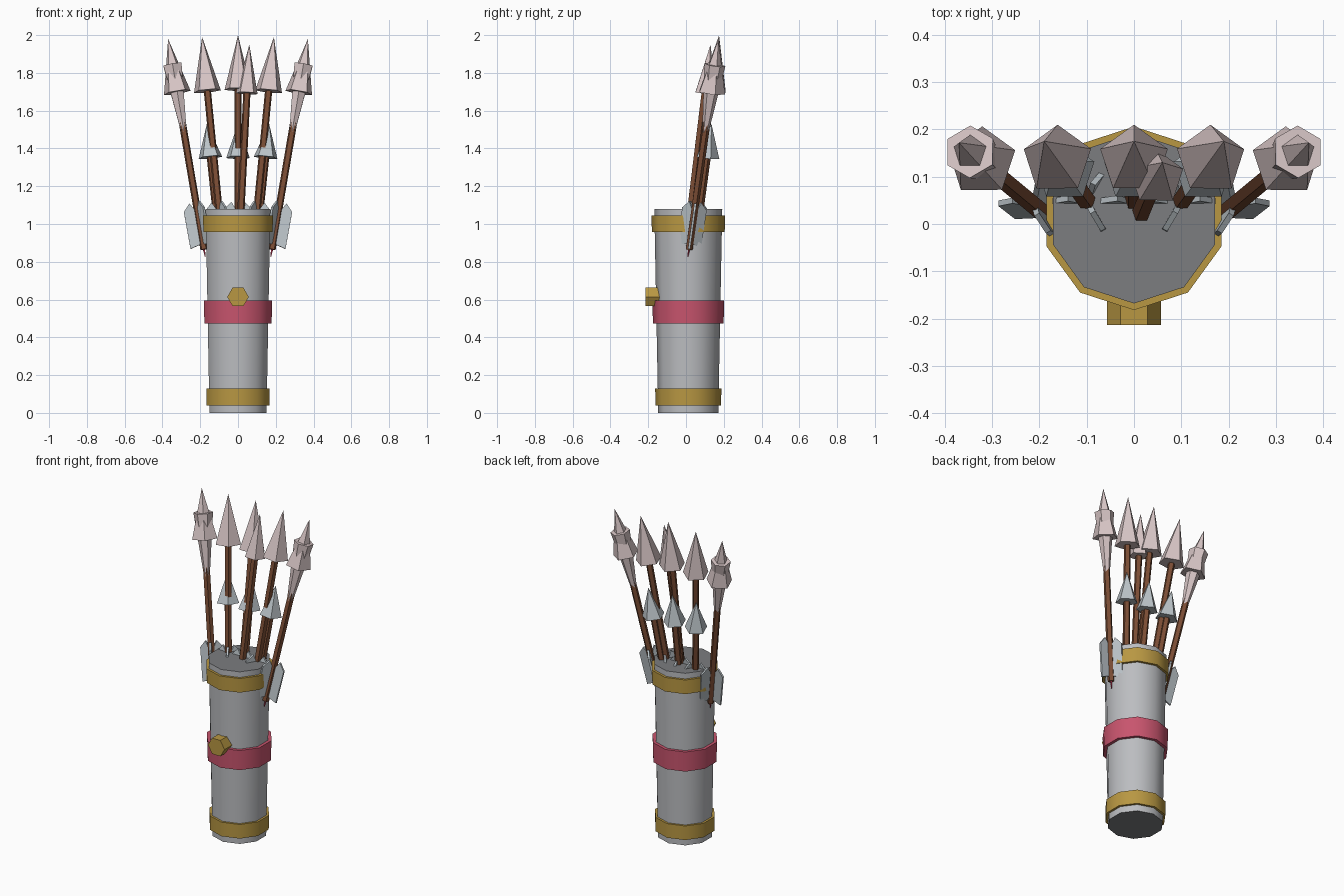
import bpy, bmesh, math
from mathutils import Vector, Matrix

if "Cube" in bpy.data.objects:
    bpy.data.objects.remove(bpy.data.objects["Cube"])


def material(name, r, g, b):
    m = bpy.data.materials.new(name)
    m.diffuse_color = (r, g, b, 1)
    m.use_nodes = True
    m.node_tree.nodes["Principled BSDF"].inputs["Base Color"].default_value = m.diffuse_color
    return m


BODY = material("light grey", 0.50, 0.51, 0.53)
DARK = material("dark grey", 0.20, 0.205, 0.215)
GOLD = material("gold", 0.48, 0.31, 0.055)
ROSE = material("rose", 0.58, 0.09, 0.155)
HEAD = material("pale pink", 0.68, 0.56, 0.56)
STEEL = material("steel", 0.50, 0.55, 0.58)
WOOD = material("brown wood", 0.20, 0.075, 0.035)
RED = material("red", 0.65, 0.05, 0.12)


def make_object(name, bm, *mats):
    bmesh.ops.recalc_face_normals(bm, faces=bm.faces)
    me = bpy.data.meshes.new(name)
    bm.to_mesh(me)
    bm.free()
    for m in mats:
        me.materials.append(m)
    ob = bpy.data.objects.new(name, me)
    bpy.context.collection.objects.link(ob)
    return ob


def frame(p0, p1):
    """Matrix taking local z onto the line p0 -> p1, and the line's length."""
    d = Vector(p1) - Vector(p0)
    rot = Vector((0, 0, 1)).rotation_difference(d).to_matrix().to_4x4()
    return Matrix.Translation(p0) @ rot, d.length


def frustum(name, p0, p1, r0, r1, n, *mats, phase=90, smooth=False):
    """n-sided tapered prism from p0 to p1; a second material colours the caps."""
    mat, length = frame(p0, p1)
    bm = bmesh.new()
    rings = []
    for r, z in ((r0, 0), (r1, length)):
        count = n if r > 0 else 1
        rings.append([bm.verts.new(mat @ Vector((
            r * math.cos(math.radians(phase + 360 * i / n)),
            r * math.sin(math.radians(phase + 360 * i / n)), z)))
            for i in range(count)])
    a, b = rings
    for i in range(n):
        j = (i + 1) % n
        quad = [a[i % len(a)], a[j % len(a)], b[j % len(b)], b[i % len(b)]]
        bm.faces.new(list(dict.fromkeys(quad)))
    for ring in rings:
        if len(ring) > 2:
            bm.faces.new(ring).material_index = len(mats) - 1
    ob = make_object(name, bm, *mats)
    if smooth:
        bpy.ops.object.select_all(action='DESELECT')
        ob.select_set(True)
        bpy.context.view_layer.objects.active = ob
        bpy.ops.object.shade_smooth_by_angle(angle=math.radians(40))
    return ob


def vane(name, p0, p1, angle):
    """Thin feather standing out of the shaft at the given angle."""
    mat, _ = frame(p0, p1)
    mat = mat @ Matrix.Rotation(math.radians(angle), 4, 'Z')
    profile = [(0.01, 0.03), (0.07, 0.015), (0.072, 0.215), (0.035, 0.255), (0.01, 0.21)]
    bm = bmesh.new()
    front, back = [[bm.verts.new(mat @ Vector((r, y, s))) for r, s in profile]
                   for y in (-0.006, 0.006)]
    bm.faces.new(front)
    bm.faces.new(back)
    for i in range(5):
        j = (i + 1) % 5
        bm.faces.new((front[i], front[j], back[j], back[i]))
    make_object(name, bm, STEEL)


def arrow(name, base, tip, head_len, head_r, head_mat, vanes=(), barb=False):
    base, tip = Vector(base), Vector(tip)
    d = (tip - base).normalized()
    neck = tip - d * head_len
    frustum(name + "_shaft", base, neck + d * 0.05, 0.02, 0.02, 5, WOOD)
    frustum(name + "_head", neck, tip, head_r, 0, 5, head_mat)
    frustum(name + "_nock", base - d * 0.04, base, 0.002, 0.006, 5, RED)
    for i, a in enumerate(vanes):
        vane(f"{name}_feather_{i + 1}", base, tip, a)
    if barb:  # upturned cone collar that cuts through the head
        frustum(name + "_collar", neck - d * 0.26, neck + d * 0.15, 0.012, 0.056, 6, head_mat)


# Quiver tube, bands and front knob
CY = 0.012


def tube(name, z0, z1, r0, r1, *mats):
    frustum(name, (0, CY, z0), (0, CY, z1), r0, r1, 10, *mats, smooth=True)


tube("quiver_tube", 0, 1.08, 0.159, 0.18, BODY, DARK)
tube("bottom_band", 0.04, 0.128, 0.174, 0.175, GOLD)
tube("middle_band", 0.472, 0.595, 0.187, 0.19, ROSE)
tube("top_band", 0.957, 1.045, 0.193, 0.194, GOLD)
frustum("front_knob", (0, -0.14, 0.614), (0, -0.214, 0.614), 0.057, 0.057, 6, GOLD, phase=0)

# Arrows on both sides
for s, side in ((-1, "left"), (1, "right")):
    out = (180, 60, -60) if s < 0 else (0, 120, 240)
    arrow(side + "_outer_arrow", (s * 0.18, 0.015, 0.865), (s * 0.37, 0.172, 1.98),
          0.29, 0.075, HEAD, out, barb=True)
    arrow(side + "_inner_arrow", (s * 0.08, 0.02, 0.865), (s * 0.19, 0.175, 1.99),
          0.29, 0.075, HEAD, out)
    arrow(side + "_short_arrow", (s * 0.095, 0.045, 0.865), (s * 0.165, 0.135, 1.53),
          0.18, 0.066, STEEL)

# Central arrows
arrow("centre_arrow", (0, 0.02, 0.865), (0, 0.175, 2.0), 0.29, 0.075, HEAD, (0, 90, 180))
arrow("centre_short_arrow", (0, 0.045, 0.865), (0, 0.135, 1.53), 0.18, 0.066, STEEL)
arrow("extra_arrow", (0.005, -0.003, 0.865), (0.06, 0.13, 1.95), 0.26, 0.06, HEAD)
